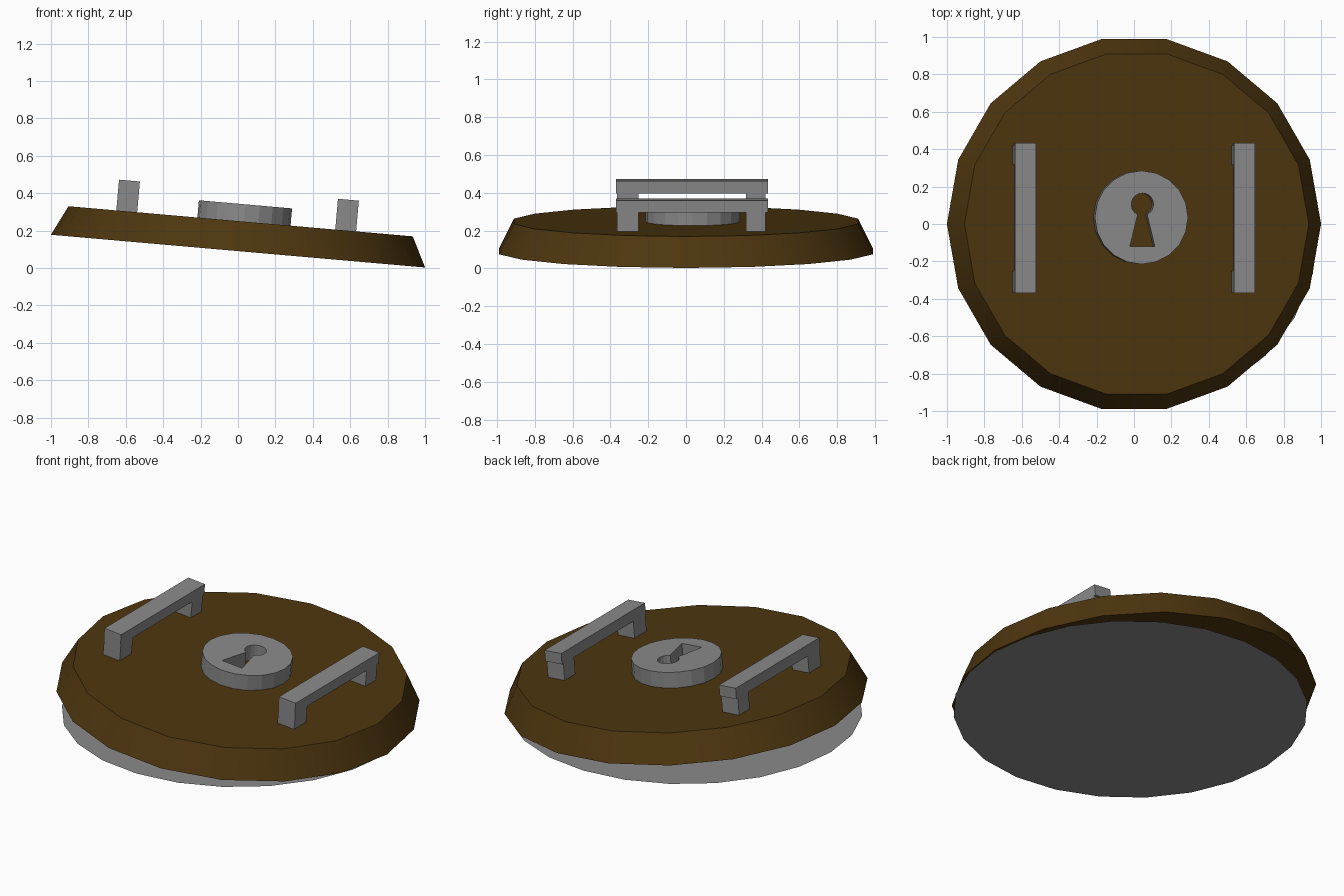
import bpy, bmesh, math
from mathutils import Matrix, Vector

if "Cube" in bpy.data.objects:
    bpy.data.objects.remove(bpy.data.objects["Cube"])

# The lid and its fittings share one tilted frame
TILT = Matrix.Translation((0, 0, 0.09)) @ Matrix.Rotation(math.radians(5), 4, 'Y')


def material(name, rgb):
    m = bpy.data.materials.new(name)
    m.diffuse_color = (*rgb, 1)
    m.use_nodes = True
    m.node_tree.nodes["Principled BSDF"].inputs["Base Color"].default_value = m.diffuse_color
    return m


BROWN = material("dark_wood", (0.076, 0.037, 0.0048))
GREY = material("grey_metal", (0.255, 0.255, 0.255))


def add(name, bm, mat, matrix=TILT):
    bmesh.ops.recalc_face_normals(bm, faces=bm.faces)
    me = bpy.data.meshes.new(name)
    bm.to_mesh(me)
    bm.free()
    me.materials.append(mat)
    ob = bpy.data.objects.new(name, me)
    bpy.context.collection.objects.link(ob)
    ob.matrix_world = matrix
    return ob


def box(bm, x, y, z):
    """Box from (min, max) ranges."""
    r = (x, y, z)
    size = [b - a for a, b in r]
    mid = [(a + b) / 2 for a, b in r]
    bmesh.ops.create_cube(bm, size=1, matrix=Matrix.Translation(mid) @ Matrix.Diagonal((*size, 1)))


def ring(radius, n, cx, cy):
    return [(cx + radius * math.cos(2 * math.pi * i / n),
             cy + radius * math.sin(2 * math.pi * i / n)) for i in range(n)]


# Tapered 18-sided lid
bm = bmesh.new()
levels = [[bm.verts.new((x, y, z)) for x, y in ring(r, 18, 0, 0)]
          for r, z in ((1.004, 0), (0.924, 0.16))]
for level in levels:
    bm.faces.new(level)
bmesh.ops.bridge_loops(bm, edges=[e for e in bm.edges])
lid = add("lid", bm, BROWN)
bpy.context.view_layer.objects.active = lid
lid.select_set(True)
bpy.ops.object.shade_smooth_by_angle(angle=math.radians(30))
lid.select_set(False)

# Flat disc lying on the ground under the lid
bm = bmesh.new()
bmesh.ops.create_circle(bm, cap_ends=True, segments=24, radius=0.975)
add("base_disc", bm, GREY, Matrix.Translation((0.014, -0.014, 0)))

# Two grab handles: a bar on two posts
for side, x in (("left", -0.611), ("right", 0.564)):
    bm = bmesh.new()
    xr = (x - 0.056, x + 0.056)
    box(bm, xr, (-0.37, 0.433), (0.26, 0.325))
    for yr in ((-0.365, -0.25), (0.318, 0.42)):
        box(bm, xr, yr, (0.155, 0.26))
    add(side + "_handle", bm, GREY)

# Round lock plate with a keyhole cut through it
kx, ky = 0.023, 0.105
keyhole = []
for i in range(17):
    a = math.radians(-65 + 310 * i / 16)
    keyhole.append((kx + 0.06 * math.cos(a), ky + 0.06 * math.sin(a)))
keyhole += [(kx - 0.067, -0.12), (kx + 0.067, -0.12)]
cu = bpy.data.curves.new("lock_plate_outline", 'CURVE')
cu.dimensions = '2D'
cu.fill_mode = 'BOTH'
cu.extrude = 0.047
for loop in (ring(0.25, 20, 0.018, 0.035), keyhole):
    sp = cu.splines.new('POLY')
    sp.points.add(len(loop) - 1)
    for p, (x, y) in zip(sp.points, loop):
        p.co = (x, y, 0, 1)
    sp.use_cyclic_u = True
tmp = bpy.data.objects.new("plate_outline", cu)
bpy.context.collection.objects.link(tmp)
bm = bmesh.new()
bm.from_mesh(tmp.to_mesh())
tmp.to_mesh_clear()
bpy.data.objects.remove(tmp)
bmesh.ops.remove_doubles(bm, verts=bm.verts, dist=0.0005)
for f in bm.faces:
    f.smooth = False
add("lock_plate", bm, GREY, TILT @ Matrix.Translation((0, 0, 0.2055)))
